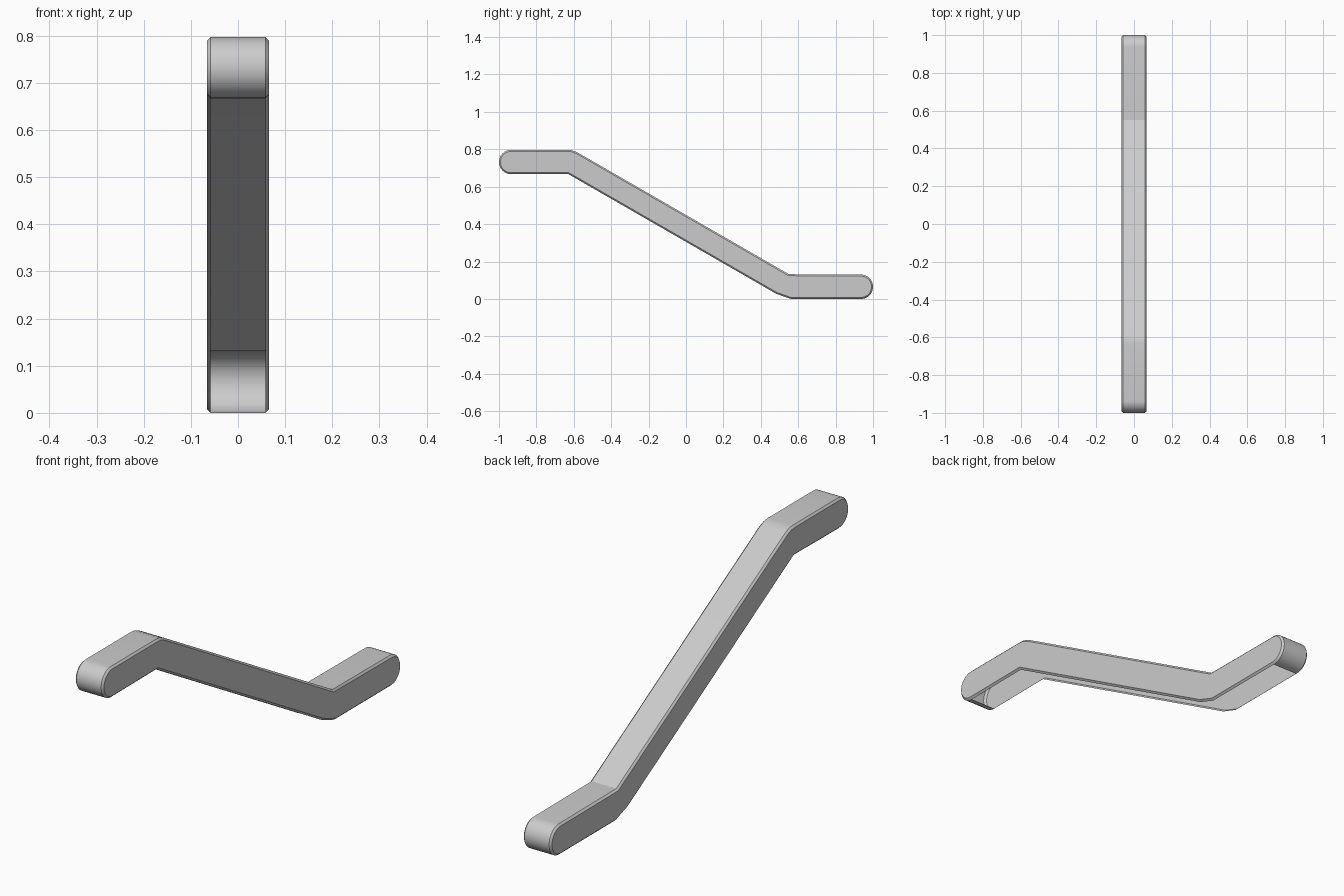
import bpy, bmesh
from math import sin, cos, pi

if "Cube" in bpy.data.objects:
    bpy.data.objects.remove(bpy.data.objects["Cube"])

HALF_W = 0.066      # half width along x
R = 0.065           # half thickness of the bar


def arc(cy, cz, a0, a1, n):
    return [(cy + R * cos(a0 + (a1 - a0) * i / n),
             cz + R * sin(a0 + (a1 - a0) * i / n)) for i in range(n + 1)]


# side profile (y, z): rounded ends, upper bend, lower bend
profile = arc(0.935, 0.068, -pi / 2, pi / 2, 20)
profile += [(0.55, 0.135)]
profile += [(-0.575, 0.783), (-0.592, 0.791), (-0.612, 0.798), (-0.635, 0.80)]
profile += arc(-0.935, 0.735, pi / 2, 3 * pi / 2, 20)
profile += [(-0.632, 0.672), (0.483, 0.03), (0.56, 0.003)]

# bar: extruded profile with chamfered side rims
bm = bmesh.new()
face = bm.faces.new([bm.verts.new((-HALF_W, y, z)) for y, z in profile])
ext = bmesh.ops.extrude_face_region(bm, geom=[face], use_keep_orig=True)
for v in ext["geom"]:
    if isinstance(v, bmesh.types.BMVert):
        v.co.x = HALF_W
bmesh.ops.recalc_face_normals(bm, faces=bm.faces)
rims = [e for e in bm.edges if abs(e.verts[0].co.x - e.verts[1].co.x) < 1e-5]
bmesh.ops.bevel(bm, geom=rims, offset=0.008, offset_type='OFFSET', segments=1,
                profile=0.5, affect='EDGES')

# open underside: the shell has no bottom strip between the rounded ends
bm.normal_update()
bottom = []
for f in bm.faces:
    xs = [v.co.x for v in f.verts]
    if (max(xs) - min(xs) > 0.08 and f.normal.z < -0.5
            and abs(f.calc_center_median().y) < 0.93):
        bottom.append(f)
bmesh.ops.delete(bm, geom=bottom, context='FACES')

mesh = bpy.data.meshes.new("stepped_handle")
bm.to_mesh(mesh)
bm.free()
bar = bpy.data.objects.new("stepped_handle", mesh)
bpy.context.collection.objects.link(bar)
bpy.context.view_layer.objects.active = bar
bar.select_set(True)
bpy.ops.object.shade_smooth_by_angle(angle=0.45)

# rest on z = 0
low = min(v.co.z for v in mesh.vertices)
for v in mesh.vertices:
    v.co.z -= low
